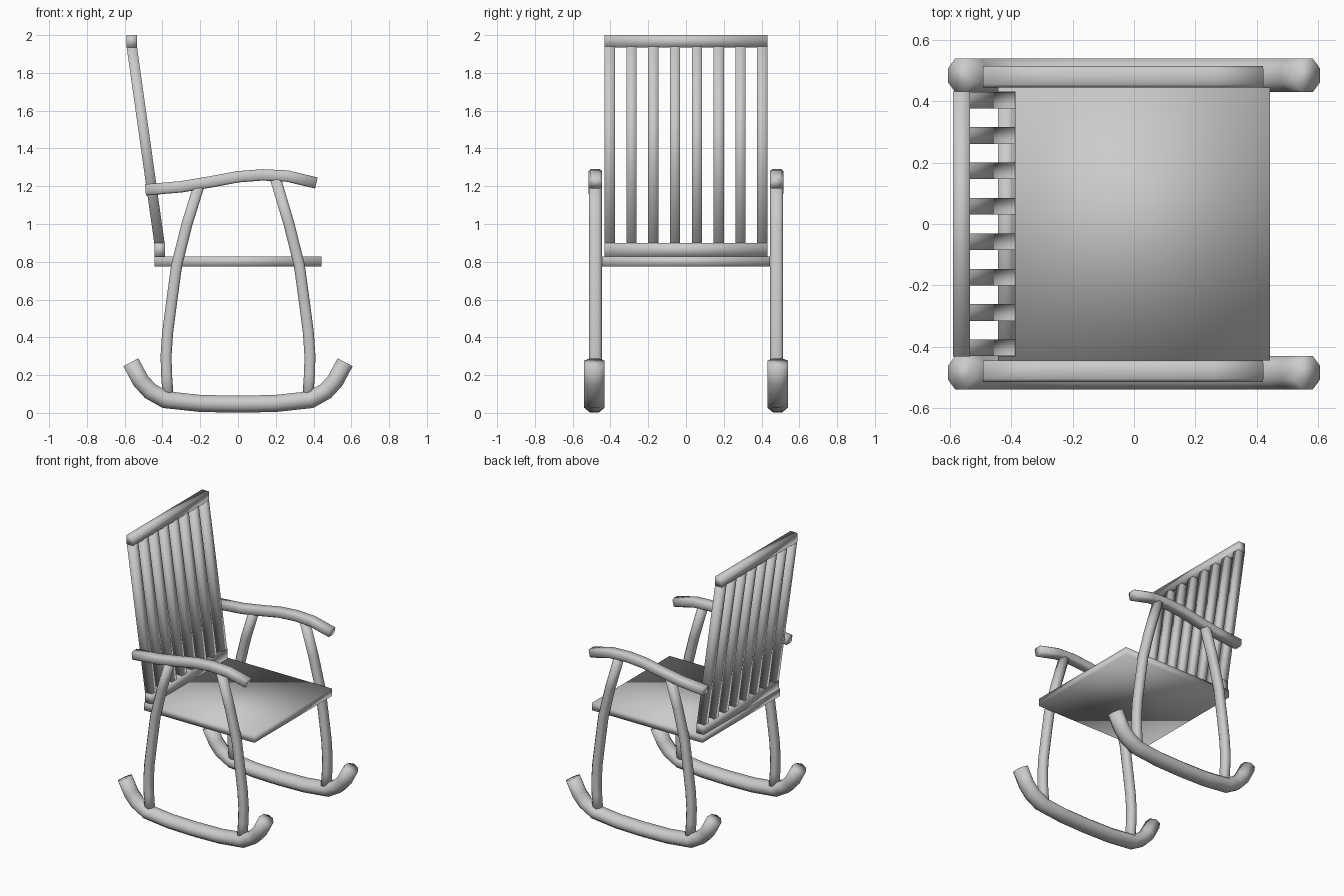
import bpy, bmesh
from mathutils import Vector

if "Cube" in bpy.data.objects:
    bpy.data.objects.remove(bpy.data.objects["Cube"])


def make_object(name, bm, mirror=False):
    bmesh.ops.recalc_face_normals(bm, faces=bm.faces)
    mesh = bpy.data.meshes.new(name)
    bm.to_mesh(mesh)
    bm.free()
    for p in mesh.polygons:
        p.use_smooth = True
    ob = bpy.data.objects.new(name, mesh)
    bpy.context.collection.objects.link(ob)
    if mirror:
        m = ob.modifiers.new("mirror", 'MIRROR')
        m.use_axis = (False, True, False)
        m.use_mirror_merge = False
    return ob


def box(name, x0, x1, y0, y1, z0, z1, lean=0.0):
    """Box whose top may be shifted along x by lean."""
    bm = bmesh.new()
    bmesh.ops.create_cube(bm, size=1)
    for v in bm.verts:
        top = v.co.z > 0
        v.co = Vector(((x1 if v.co.x > 0 else x0) + (lean if top else 0),
                       y1 if v.co.y > 0 else y0,
                       z1 if top else z0))
    return make_object(name, bm)


def sweep(name, path, y, half_n, half_y, flat):
    """Sweep a chamfered rectangle along an x-z path; flat = uncut share of each side."""
    section = [(1, flat), (flat, 1), (-flat, 1), (-1, flat),
               (-1, -flat), (-flat, -1), (flat, -1), (1, -flat)]
    pts = [Vector(p) for p in path]
    bm = bmesh.new()
    rings = []
    for i, p in enumerate(pts):
        a = (p - pts[i - 1]).normalized() if i else (pts[1] - p).normalized()
        b = (pts[i + 1] - p).normalized() if i < len(pts) - 1 else a
        t = (a + b).normalized()
        n = Vector((-t.y, t.x)) / t.dot(a)
        rings.append([bm.verts.new((p.x + n.x * u * half_n, y + v * half_y,
                                    p.y + n.y * u * half_n)) for u, v in section])
    for r, s in zip(rings, rings[1:]):
        for k in range(8):
            bm.faces.new((r[k], r[k - 1], s[k - 1], s[k]))
    bm.faces.new(rings[0])
    bm.faces.new(rings[-1])
    return make_object(name, bm, mirror=True)


# Rockers, octagonal section
half = [(-0.567, 0.268), (-0.515, 0.17), (-0.465, 0.115), (-0.385, 0.07), (-0.2, 0.05)]
rocker = half + [(0, 0.046)] + [(-x, z) for x, z in reversed(half)]
sweep("rocker", rocker, 0.485, 0.045, 0.054, 0.42)

# Legs
leg = [(0.368, 0.06), (0.378, 0.2), (0.381, 0.3), (0.373, 0.42),
       (0.355, 0.56), (0.325, 0.78), (0.27, 1.0), (0.2, 1.235)]
sweep("front_leg", leg, 0.48, 0.029, 0.034, 0.55)
sweep("back_leg", [(-x, z) for x, z in leg[:-1]] + [(-0.208, 1.20)],
      0.48, 0.029, 0.034, 0.55)

# Armrests
arm = [(-0.49, 1.181), (-0.3, 1.197), (-0.15, 1.222), (0.0, 1.25),
       (0.13, 1.26), (0.26, 1.254), (0.415, 1.217)]
sweep("armrest", arm, 0.48, 0.03, 0.035, 0.7)

# Seat
box("seat", -0.443, 0.443, -0.445, 0.445, 0.775, 0.828)

# Backrest rails and leaning slats
box("lower_back_rail", -0.443, -0.386, -0.432, 0.432, 0.828, 0.90)
box("upper_back_rail", -0.59, -0.535, -0.432, 0.432, 1.935, 2.0)
for i in range(8):
    y = -0.404 + i * 0.808 / 7
    box("back_slat_%d" % (i + 1), -0.443, -0.388, y - 0.027, y + 0.027,
        0.895, 1.94, lean=-0.147)
